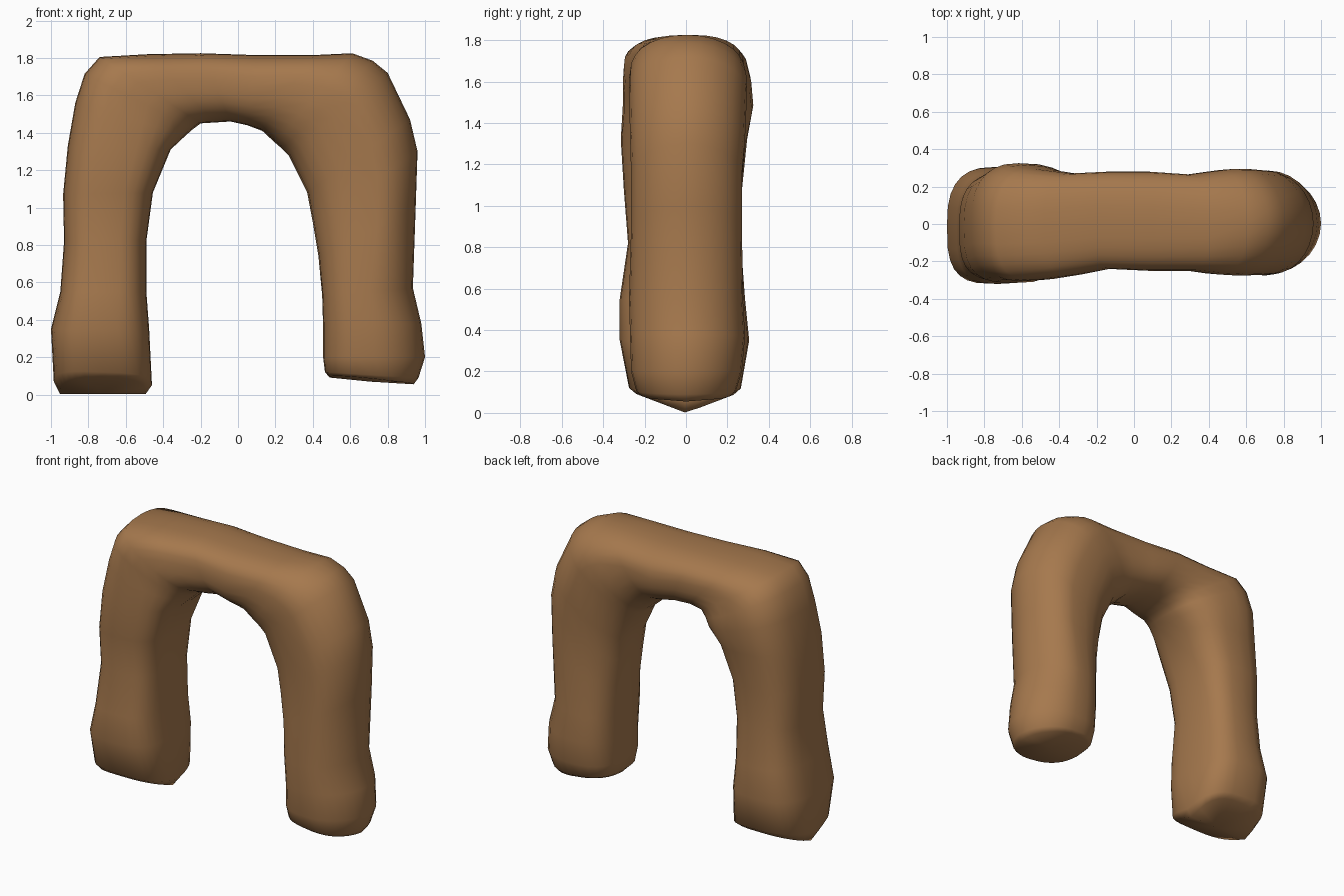
import bpy, bmesh, math
from mathutils import Vector

if "Cube" in bpy.data.objects:
    bpy.data.objects.remove(bpy.data.objects["Cube"])

# Sections along the arch: outer x, outer z, inner x, inner z, front y, back y
SECTIONS = [
    (-.985, .13, -.46, .11, -.275, .265), (-1.0, .35, -.475, .35, -.32, .305),
    (-.95, .55, -.49, .55, -.32, .285), (-.93, .82, -.49, .82, -.28, .265),
    (-.935, 1.07, -.455, 1.08, -.30, .27), (-.91, 1.33, -.36, 1.31, -.315, .295),
    (-.87, 1.56, -.28, 1.385, -.305, .325), (-.82, 1.715, -.24, 1.42, -.305, .315),
    (-.74, 1.805, -.20, 1.45, -.30, .295),
    (-.48, 1.82, -.12, 1.455, -.275, .27), (-.20, 1.825, -.04, 1.46, -.24, .28),
    (.10, 1.815, .05, 1.44, -.25, .28), (.40, 1.815, .13, 1.41, -.25, .265),
    (.61, 1.825, .20, 1.345, -.27, .285), (.72, 1.785, .235, 1.315, -.275, .295),
    (.80, 1.72, .27, 1.28, -.275, .295),
    (.92, 1.47, .37, 1.08, -.27, .285), (.96, 1.30, .40, .92, -.265, .27),
    (.95, 1.0, .43, .74, -.265, .27), (.935, .57, .45, .53, -.275, .275),
    (.98, .38, .455, .36, -.27, .285), (1.0, .20, .455, .20, -.265, .27),
    (.965, .09, .465, .12, -.24, .24),
]
SIDES = 28


def section_ring(bm, section, power, front_power, back_power):
    """Rounded-box ring spanning the inner and outer edges of the arch."""
    ox, oz, ix, iz, yf, yb = section
    outer, inner = Vector((ox, 0, oz)), Vector((ix, 0, iz))
    span = outer - inner
    # diagonal corner sections are widest nearer their outer edge
    lean = 0.5 + 0.13 * 2 * abs(span.x * span.z) / span.length_squared
    mid = inner + span * lean
    ring = []
    for i in range(SIDES):
        a = 2 * math.pi * i / SIDES
        c, s = math.cos(a), math.sin(a)
        n = power if c <= 0 else back_power if s > 0 else front_power
        u = math.copysign(abs(c) ** (2 / n), c)
        v = math.copysign(abs(s) ** (2 / n), s)
        p = mid + span * u * (1 - lean if u > 0 else lean)
        p.y = (yf + yb) / 2 + (yb - yf) / 2 * v
        ring.append(bm.verts.new(p))
    return ring


def bridge(bm, a, b):
    for i in range(SIDES):
        j = (i + 1) % SIDES
        bm.faces.new((a[i], a[j], b[j], b[i]))


def sole(bm, ring, scale, height):
    """Inset the foot and close it; height gives z from the point."""
    mid = sum((v.co for v in ring), Vector()) / SIDES
    inset = []
    for v in ring:
        p = mid + (v.co - mid) * scale
        p.z = height(p)
        inset.append(bm.verts.new(p))
    bridge(bm, ring, inset)
    mid.z = height(mid)
    tip = bm.verts.new(mid)
    for i in range(SIDES):
        bm.faces.new((inset[i], inset[(i + 1) % SIDES], tip))


# Arch body: boxy left leg, softer lintel, rounder outer side on the right leg
bm = bmesh.new()
rings = []
for s in SECTIONS:
    right = min(1, max(0, (s[0] - 0.3) / 0.4))
    lintel = min(1, max(0, (s[1] - 1.2) / 0.5))
    front = 3.2 - 1.25 * right - 0.3 * lintel * (1 - right)
    back = 2.7 - 0.75 * right - 0.3 * lintel * (1 - right)
    rings.append(section_ring(bm, s, 3.0 - 0.2 * right - 0.5 * lintel, front, back))
for a, b in zip(rings, rings[1:]):
    bridge(bm, a, b)

# Ridged left sole and slightly tilted right sole
for v in rings[0]:
    v.co.z -= 0.06 * (1 - min(1, abs(v.co.y) / 0.27))
sole(bm, rings[0], 0.87, lambda p: 0.38 * abs(p.y))
sole(bm, rings[-1], 0.9, lambda p: 0.055 + 0.1 * max(0, 0.85 - p.x) + 0.08 * abs(p.y))
bmesh.ops.recalc_face_normals(bm, faces=bm.faces)

mesh = bpy.data.meshes.new("stone_arch")
bm.to_mesh(mesh)
bm.free()
arch = bpy.data.objects.new("stone_arch", mesh)
bpy.context.collection.objects.link(arch)

# Brown rock colour
brown = bpy.data.materials.new("brown_rock")
brown.diffuse_color = (0.38, 0.19, 0.075, 1)
brown.use_nodes = True
brown.node_tree.nodes["Principled BSDF"].inputs["Base Color"].default_value = brown.diffuse_color
mesh.materials.append(brown)

bpy.context.view_layer.objects.active = arch
arch.select_set(True)
bpy.ops.object.shade_smooth_by_angle(angle=math.radians(60))
